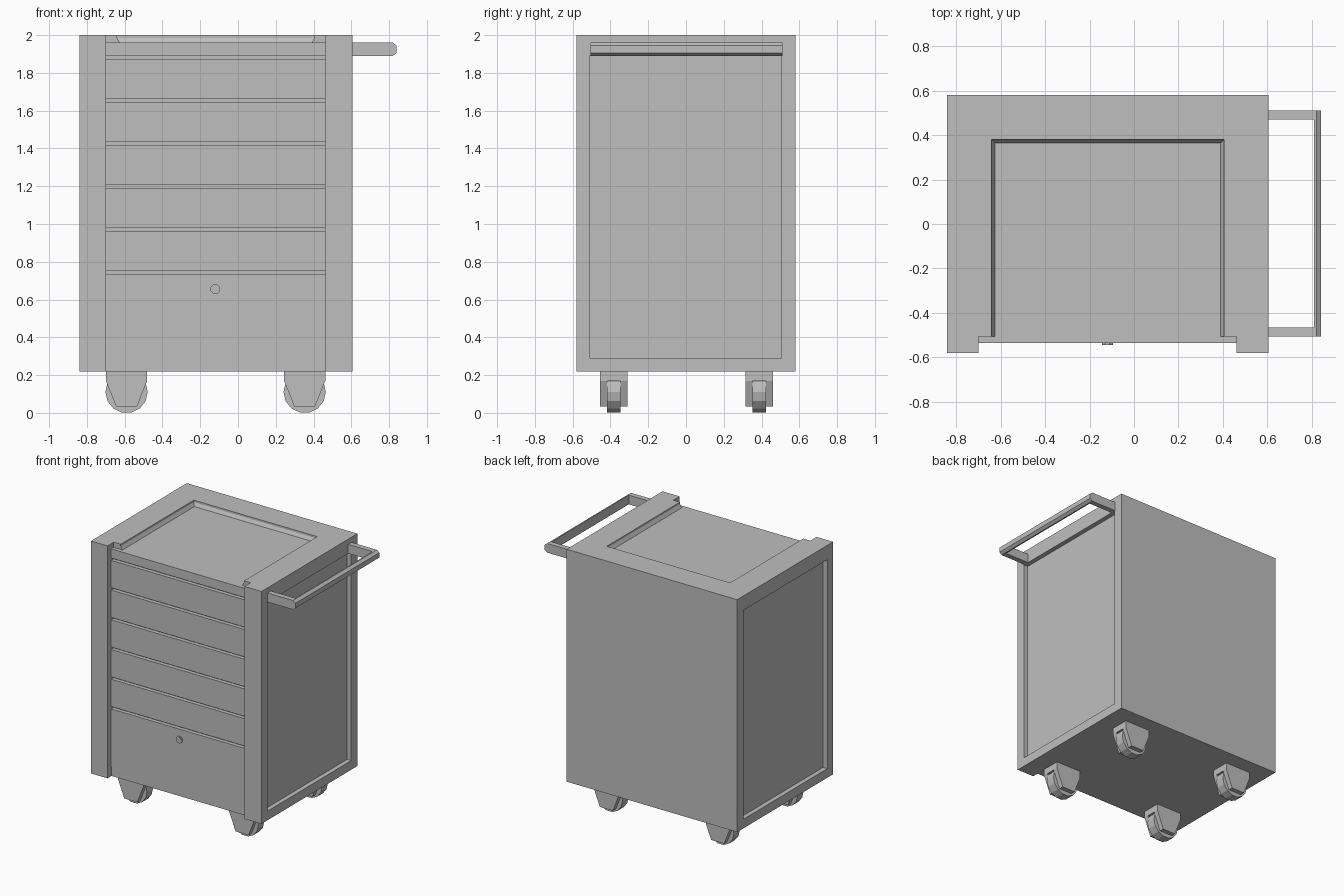
import bpy, bmesh, math
from mathutils import Matrix

cube = bpy.data.objects.get("Cube")
if cube:
    bpy.data.objects.remove(cube, do_unlink=True)

GREY = (0.52, 0.52, 0.52, 1)
grey = bpy.data.materials.new("light_grey_metal")
grey.use_nodes = True
grey.diffuse_color = GREY
grey.node_tree.nodes["Principled BSDF"].inputs["Base Color"].default_value = GREY


def finish(name, bm):
    bmesh.ops.recalc_face_normals(bm, faces=bm.faces)
    mesh = bpy.data.meshes.new(name)
    bm.to_mesh(mesh)
    bm.free()
    mesh.materials.append(grey)
    obj = bpy.data.objects.new(name, mesh)
    bpy.context.collection.objects.link(obj)
    return obj


def loft(name, rings):
    """Closed solid through matching rings of points."""
    bm = bmesh.new()
    loops = [[bm.verts.new(p) for p in ring] for ring in rings]
    n = len(loops[0])
    for a, b in zip(loops, loops[1:]):
        for i in range(n):
            j = (i + 1) % n
            bm.faces.new((a[i], a[j], b[j], b[i]))
    bm.faces.new(loops[0])
    bm.faces.new(loops[-1])
    return finish(name, bm)


def rect(x0, x1, y0, y1, z):
    return [(x0, y0, z), (x1, y0, z), (x1, y1, z), (x0, y1, z)]


def box(name, x0, x1, y0, y1, z0, z1):
    return loft(name, [rect(x0, x1, y0, y1, z0), rect(x0, x1, y0, y1, z1)])


def side_profile(name, points, y0, y1):
    """Outline in x and z, extruded along y."""
    return loft(name, [[(x, y, z) for x, z in points] for y in (y0, y1)])


def disc(name, radius, depth, sides, centre):
    """Cylinder with its axis along y."""
    bm = bmesh.new()
    spin = Matrix.Rotation(math.pi / 2, 4, 'X') @ Matrix.Rotation(math.pi / sides, 4, 'Z')
    bmesh.ops.create_cone(bm, cap_ends=True, segments=sides, radius1=radius, radius2=radius,
                          depth=depth, matrix=Matrix.Translation(centre) @ spin)
    return finish(name, bm)


def cut(obj, cutter):
    mod = obj.modifiers.new("cut", 'BOOLEAN')
    mod.operation = 'DIFFERENCE'
    mod.solver = 'EXACT'
    mod.object = cutter
    cutter.hide_render = True
    bpy.context.view_layer.objects.active = obj
    bpy.ops.object.modifier_apply(modifier=mod.name)
    bpy.data.objects.remove(cutter, do_unlink=True)


LEFT, RIGHT, BACK = 0.605, -0.84, 0.58
BAY_L, BAY_R = 0.46, -0.70
BASE, TOP, TRAY = 0.22, 2.0, 1.96

# Cabinet shell with front corner posts
plan = [(RIGHT, -BACK), (BAY_R, -BACK), (BAY_R, -0.505), (BAY_L, -0.505),
        (BAY_L, -BACK), (LEFT, -BACK), (LEFT, BACK), (RIGHT, BACK)]
shell = loft("cabinet_shell", [[(x, y, z) for x, y in plan] for z in (BASE, TOP)])

# Sunken top tray, open to the front, with sloped lower walls
cut(shell, loft("tray_cutter", [rect(-0.64, 0.405, -0.7, 0.38, 2.1),
                                rect(-0.64, 0.405, -0.7, 0.38, 1.985),
                                rect(-0.625, 0.39, -0.7, 0.365, TRAY)]))

# Recessed side panels
for x0, x1 in ((RIGHT - 0.1, RIGHT + 0.035), (LEFT - 0.035, LEFT + 0.1)):
    cut(shell, box("panel_cutter", x0, x1, -0.51, 0.505, 0.29, 1.89))

# Drawer stack, divided by narrow grooves
PITCH, GAP = 0.2275, 0.018
box("top_fascia", BAY_R, BAY_L, -0.535, -0.5, 1.89, TRAY)
for i in range(6):
    upper = 1.89 - GAP - i * PITCH
    lower = 1.89 - (i + 1) * PITCH if i < 5 else 0.29
    box(f"drawer_{i + 1}", BAY_R, BAY_L, -0.535, -0.5, lower, upper)
box("bottom_fascia", BAY_R, BAY_L, -0.531, -0.5, BASE, 0.29)

# Lock on the bottom drawer
disc("lock_collar", 0.027, 0.02, 8, (-0.12, -0.533, 0.655))
disc("lock_barrel", 0.019, 0.022, 8, (-0.12, -0.534, 0.655))

# Push handle: two arms and a chamfered bar
for side, y0, y1 in (("front", -0.505, -0.465), ("back", 0.47, 0.51)):
    box(f"handle_arm_{side}", LEFT - 0.01, 0.81, y0, y1, 1.89, 1.96)
side_profile("handle_bar", [(0.81, 1.89), (0.82, 1.89), (0.84, 1.906), (0.84, 1.944),
                            (0.82, 1.96), (0.81, 1.96)], -0.505, 0.51)

# Casters: mount block, tapered fork plates and wheel
for cx, sx in ((-0.59, "right"), (0.353, "left")):
    for cy, sy in ((-0.383, "front"), (0.388, "back")):
        tag = f"{sy}_{sx}"
        box(f"caster_mount_{tag}", cx - 0.109, cx + 0.109, cy - 0.072, cy + 0.072, 0.17, BASE)
        fork = [(cx - 0.109, 0.17), (cx - 0.055, 0.033), (cx + 0.055, 0.033), (cx + 0.109, 0.17)]
        for k, side in ((-1, "a"), (1, "b")):
            side_profile(f"caster_fork_{side}_{tag}", fork, cy + k * 0.036, cy + k * 0.072)
        disc(f"caster_wheel_{tag}", 0.112, 0.072, 14, (cx, cy, 0.111))
